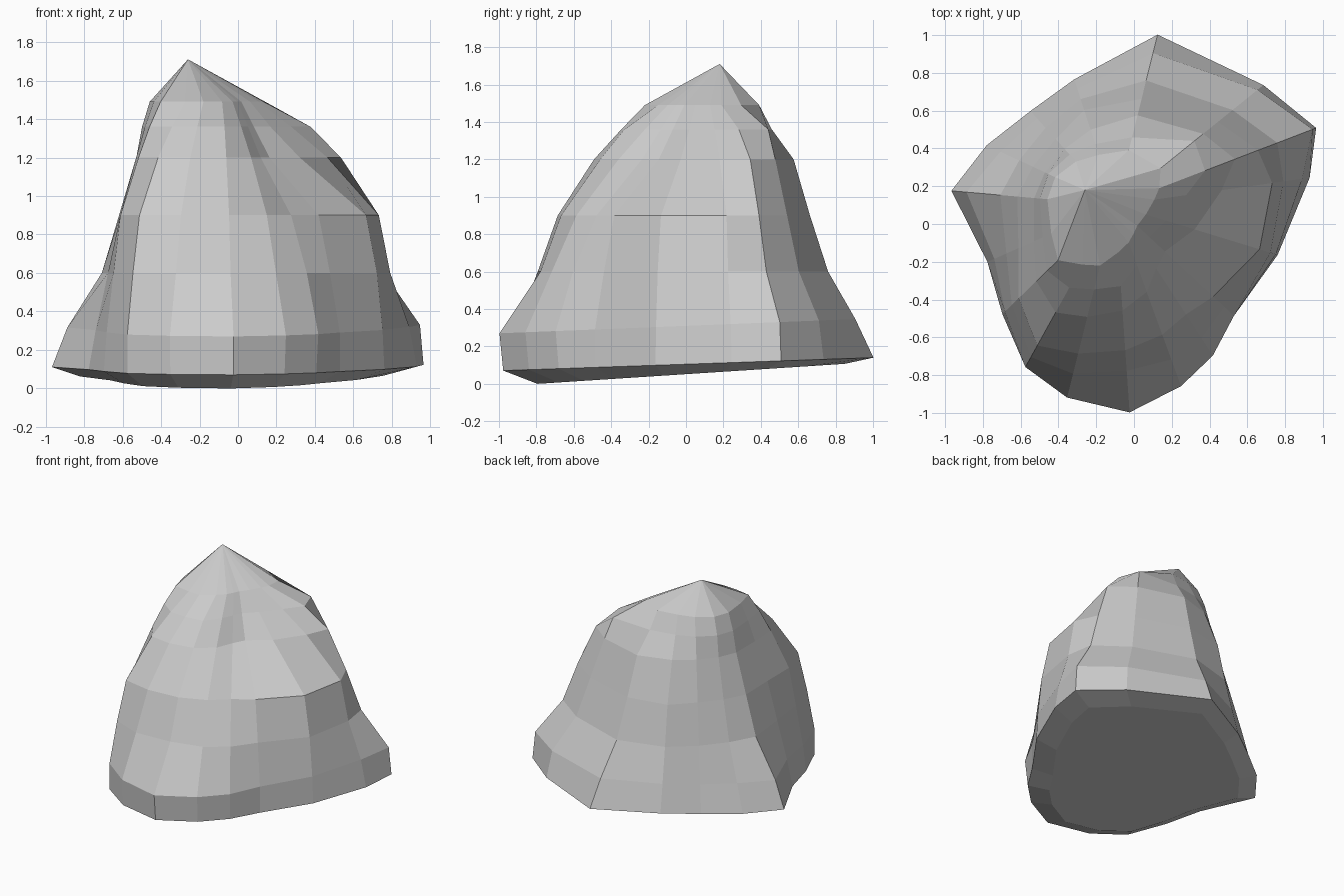
import bpy, bmesh
from math import cos, sin, radians

# Boulder: stacked cross-sections around one axis, closed by an off-centre peak
CX, CY = -0.1, 0.1
APEX = (-0.26, 0.18, 1.71)
ANGLES = [-86, -70, -57, -43, -17, 8, 21, 39, 76, 108, 132, 155, 175, 204, 224, 241, 256]

# (height at the front, backward tilt, radius at each angle)
SECTIONS = [
    (0.07, 0.035, [1.08, 1.00, .93, .86, .90, 1.04, 1.14, 1.01, .93, .70, .67, .75, .87, .74, .83, .98, 1.04]),
    (0.27, 0.040, [1.10, 1.02, .95, .86, .89, 1.00, 1.12, .97, .83, .65, .62, .67, .79, .70, .81, .98, 1.05]),
    (0.60, 0, [.88, .87, .84, .79, .86, .90, .92, .80, .68, .59, .55, .56, .61, .63, .76, .92, .92]),
    (0.90, 0, [.77, .73, .69, .71, .80, .84, .81, .70, .58, .53, .47, .48, .52, .56, .71, .85, .81]),
    (1.20, 0, [.56, .49, .40, .36, .44, .57, .68, .60, .49, .42, .40, .41, .43, .47, .58, .65, .61]),
    (1.36, 0, [.43, .34, .28, .25, .28, .38, .51, .54, .37, .34, .36, .39, .40, .42, .50, .50, .46]),
    (1.49, 0, [.25, .21, .18, .16, .17, .21, .25, .31, .30, .28, .31, .35, .36, .37, .42, .36, .33]),
]


def section(z, tilt, radii):
    points = []
    for a, r in zip(ANGLES, radii):
        x, y = CX + r * cos(radians(a)), CY + r * sin(radians(a))
        points.append((x, y, z + tilt * (y + 1)))
    return points


rings = [section(*s) for s in SECTIONS]

# Inset, gently tilted underside
under = [(CX + 0.83 * (x - CX), CY + 0.83 * (y - CY)) for x, y, z in rings[0]]
low = min(y for x, y in under)
rings.insert(0, [(x, y, 0.065 * (y - low)) for x, y in under])

bm = bmesh.new()
loops = [[bm.verts.new(p) for p in ring] for ring in rings]
n = len(ANGLES)
bm.faces.new(loops[0][::-1])
for a, b in zip(loops, loops[1:]):
    for i in range(n):
        j = (i + 1) % n
        bm.faces.new((a[i], a[j], b[j], b[i]))

# Faceted peak
tip = bm.verts.new(APEX)
for i in range(n):
    bm.faces.new((loops[-1][i], loops[-1][(i + 1) % n], tip))

bmesh.ops.recalc_face_normals(bm, faces=bm.faces)
mesh = bpy.data.meshes.new("boulder")
bm.to_mesh(mesh)
bm.free()
bpy.context.collection.objects.link(bpy.data.objects.new("boulder", mesh))
